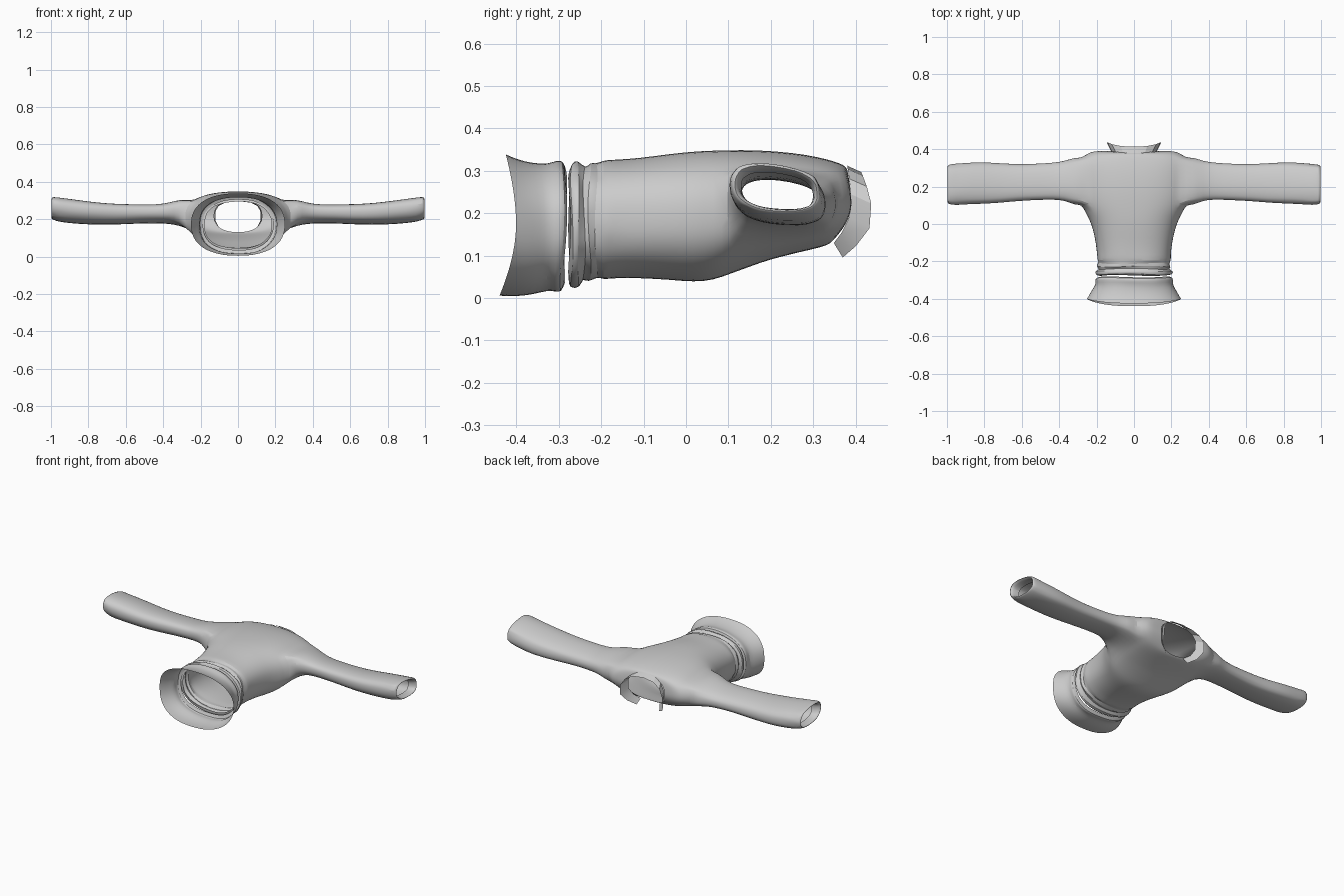
import bpy, bmesh, math, random

if "Cube" in bpy.data.objects:
    bpy.data.objects.remove(bpy.data.objects["Cube"])

random.seed(4)
N = 40          # columns around the torso


def make_object(name, bm, subdiv=1, angle=40):
    bmesh.ops.recalc_face_normals(bm, faces=bm.faces)
    me = bpy.data.meshes.new(name)
    bm.to_mesh(me)
    bm.free()
    ob = bpy.data.objects.new(name, me)
    bpy.context.collection.objects.link(ob)
    bpy.context.view_layer.objects.active = ob
    ob.select_set(True)
    if subdiv:
        ob.modifiers.new("smooth", 'SUBSURF').levels = subdiv
    bpy.ops.object.shade_smooth_by_angle(angle=math.radians(angle))
    ob.select_set(False)
    return ob


def section_point(sec, a, power=0.85):
    """Point on a garment section: y at top, side, bottom; half width; z low, high."""
    yt, ys, yb, w, lo, hi = sec
    s, c = math.sin(a), math.cos(a)
    f = lambda v: math.copysign(abs(v) ** power, v)
    end = yt if s > 0 else yb
    return (w * f(c), ys + (end - ys) * abs(s) ** 1.5,
            (lo + hi) / 2 + (hi - lo) / 2 * f(s))


def ring(bm, sec, rough=0.0):
    verts, phase = [], random.uniform(0, 6.28)
    for i in range(N):
        a = 2 * math.pi * i / N
        x, y, z = section_point(sec, a)
        k = 1 + rough * (math.sin(5 * a + phase) + random.uniform(-.7, .7))
        zc = (sec[4] + sec[5]) / 2
        dy = rough * .35 * math.sin(3 * a + phase)
        verts.append(bm.verts.new((x * k, y + dy, zc + (z - zc) * k)))
    return verts


def skin(bm, r0, r1):
    n = len(r0)
    return [bm.faces.new((r0[i], r0[(i + 1) % n], r1[(i + 1) % n], r1[i]))
            for i in range(n)]


# Torso with crumpled waist and closed shoulders: section + fold roughness
flat = lambda y, w, lo, hi, r=0.0: ((y, y, y, w, lo, hi), r)
torso = [
    flat(-.275, .180, .045, .295, .008),
    flat(-.272, .207, .022, .322, .015),
    flat(-.252, .211, .022, .325, .012),
    flat(-.240, .182, .050, .305, .015),
    flat(-.228, .204, .035, .322, .015),
    flat(-.212, .186, .050, .315, .015),
    flat(-.195, .197, .042, .325, .010),
    flat(-.170, .196, .047, .326, .004),
    flat(-.110, .203, .047, .330, .002),
    flat(-.040, .216, .043, .340),
    flat(.020, .236, .037, .346),
    flat(.065, .262, .042, .348),
    flat(.105, .280, .057, .349),
    flat(.160, .290, .077, .349),
    ((.215, .22, .19, .292, .088, .346), 0),
    ((.28, .29, .25, .290, .104, .339), 0),
    ((.335, .352, .30, .282, .115, .327), 0),
    ((.365, .388, .325, .235, .122, .317), 0),
    ((.375, .391, .335, .185, .126, .311), 0),
    ((.38, .39, .342, .128, .131, .303), 0),
]
FIRST, LAST, SPAN = 12, 16, 4      # armhole rows and half its columns

bm = bmesh.new()
rings = [ring(bm, s, r) for s, r in torso]
bands = [skin(bm, a, b) for a, b in zip(rings, rings[1:])]

# Sleeves: x, y low, y high, z low, z high (the last rings turn the cuff inwards)
sleeve = [(.315, .098, .358, .165, .305), (.37, .125, .337, .176, .287),
          (.43, .130, .328, .178, .278), (.52, .127, .322, .178, .278),
          (.62, .122, .320, .172, .280), (.72, .112, .326, .170, .285),
          (.82, .107, .332, .172, .297), (.90, .104, .327, .178, .308),
          (.955, .100, .322, .185, .315), (.99, .104, .318, .197, .320),
          (1.0, .114, .311, .203, .312), (.985, .125, .303, .21, .302),
          (.945, .128, .300, .205, .295)]
holes = []
for side, mid in ((1, 0), (-1, N // 2)):
    cut = [bands[r][(mid + c) % N] for r in range(FIRST, LAST)
           for c in range(-SPAN, SPAN)]
    edge = [rings[r][(mid + c) % N] for r in range(FIRST, LAST + 1)
            for c in range(-SPAN, SPAN + 1)
            if r in (FIRST, LAST) or abs(c) == SPAN]
    angle = lambda v: math.atan2((v.co.z - .215) / .085, (v.co.y - .225) / .122)
    edge.sort(key=angle)
    holes.append((side, cut, edge, [angle(v) for v in edge]))
for side, cut, edge, angles in holes:
    bmesh.ops.delete(bm, geom=cut, context='FACES')
    prev = edge
    for x, y0, y1, z0, z1 in sleeve:
        rough = .03 if x > .93 else .012
        cur = []
        for a in angles:
            k = 1 + random.uniform(-rough, rough)
            c, s = math.cos(a), math.sin(a)
            y = math.copysign(abs(c) ** .85, c) * (y1 - y0) / 2 * k
            z = math.copysign(abs(s) ** .85, s) * (z1 - z0) / 2 * k
            cur.append(bm.verts.new((side * x, (y0 + y1) / 2 + y,
                                     (z0 + z1) / 2 + z - .12 * y)))
        skin(bm, prev, cur)
        prev = cur
make_object("sweater_body", bm)

# Flared hem below the waist
bm = bmesh.new()
hem = [((-.283, -.283, -.288, .188, .035, .305), .008),
       ((-.286, -.288, -.296, .206, .012, .322), .008),
       ((-.302, -.302, -.308, .208, .014, .325), .008),
       ((-.325, -.322, -.325, .206, .018, .316), .006),
       ((-.36, -.345, -.36, .220, .008, .318), .002),
       ((-.395, -.37, -.40, .235, .003, .326), 0),
       ((-.425, -.40, -.44, .252, .005, .339), 0)]
rs = [ring(bm, s, r) for s, r in hem]
for a, b in zip(rs, rs[1:]):
    skin(bm, a, b)
for v in bm.verts:
    v.co.z = max(v.co.z, 0)
make_object("flared_hem", bm)

# Faceted stand-up collar, open at the throat
bm = bmesh.new()
SEG = 12
edges = [(.38, .390, .340, .122, .120, .312),
         (.413, .440, .355, .146, .085, .297)]
rows = []
for sec in edges:
    rows.append([bm.verts.new(section_point(
        sec, math.radians(-62 + 304 * i / SEG))) for i in range(SEG + 1)])
for i in range(SEG):
    bm.faces.new((rows[0][i], rows[0][i + 1], rows[1][i + 1], rows[1][i]))
make_object("collar", bm, subdiv=0, angle=20)
